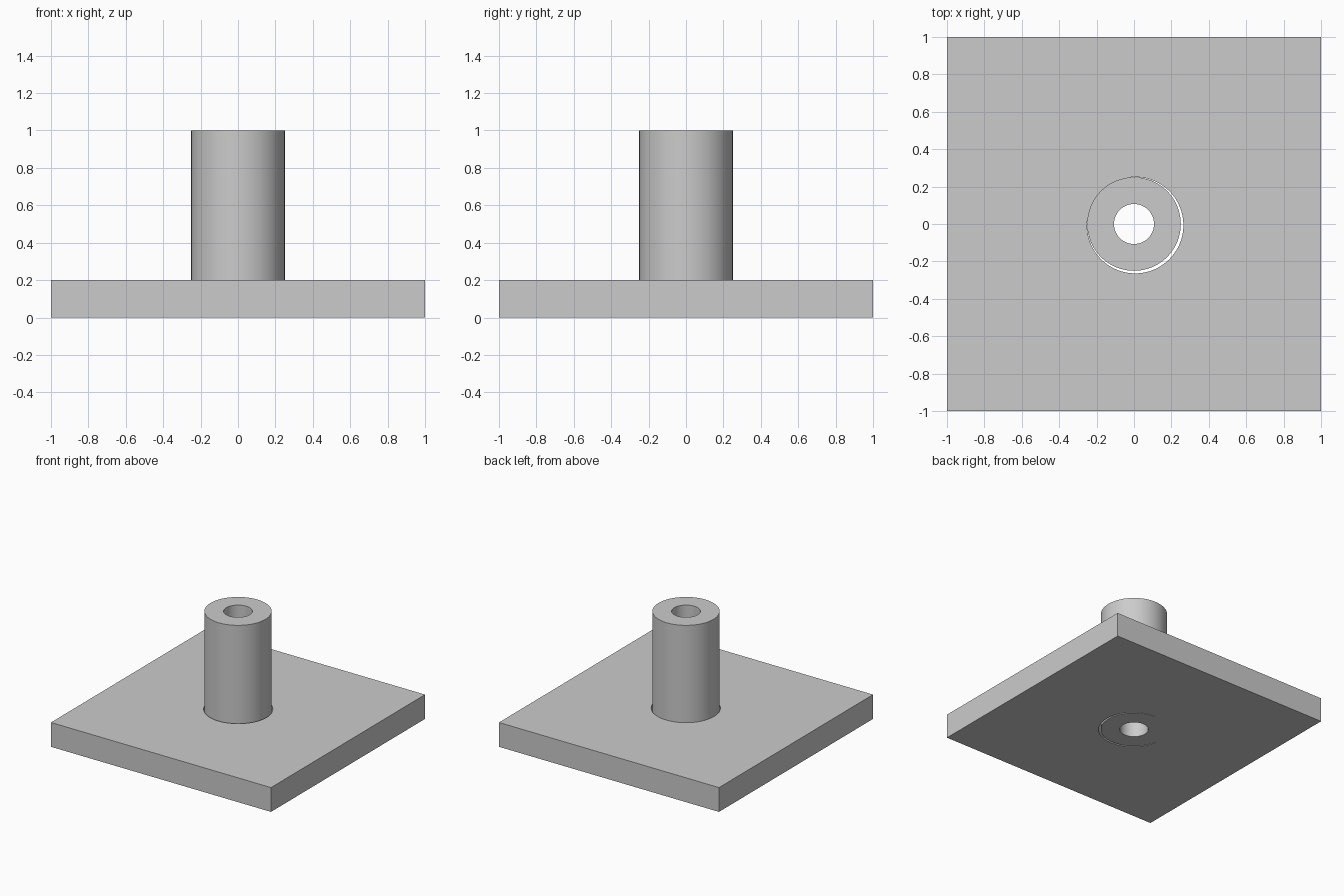
import bpy, math

if "Cube" in bpy.data.objects:
    bpy.data.objects.remove(bpy.data.objects["Cube"])

SEGMENTS = 96


def cylinder(name, radius, z0, z1, x=0.0, y=0.0):
    bpy.ops.mesh.primitive_cylinder_add(vertices=SEGMENTS, radius=radius, depth=z1 - z0,
                                        location=(x, y, (z0 + z1) / 2))
    obj = bpy.context.object
    obj.name = name
    return obj


def cut(target, cutter):
    mod = target.modifiers.new("hole", 'BOOLEAN')
    mod.operation = 'DIFFERENCE'
    mod.solver = 'EXACT'
    mod.object = cutter
    bpy.context.view_layer.objects.active = target
    bpy.ops.object.modifier_apply(modifier=mod.name)
    bpy.data.objects.remove(cutter, do_unlink=True)


# Square base plate with a slightly oversized, off-centre socket
bpy.ops.mesh.primitive_cube_add(size=1, location=(0, 0, 0.1))
plate = bpy.context.object
plate.name = "base_plate"
plate.scale = (2, 2, 0.2)
bpy.ops.object.transform_apply(location=False, rotation=False, scale=True)
cut(plate, cylinder("socket_cutter", 0.2575, -0.1, 0.4, 0.0065, -0.0065))

# Hollow post standing in the socket, bored right through
post = cylinder("hollow_post", 0.25, 0.0, 1.0)
cut(post, cylinder("bore_cutter", 0.107, -0.1, 1.1))

# Smooth round walls, keep hard rims
for obj in (plate, post):
    bpy.ops.object.select_all(action='DESELECT')
    obj.select_set(True)
    bpy.context.view_layer.objects.active = obj
    bpy.ops.object.shade_smooth_by_angle(angle=math.radians(30))
